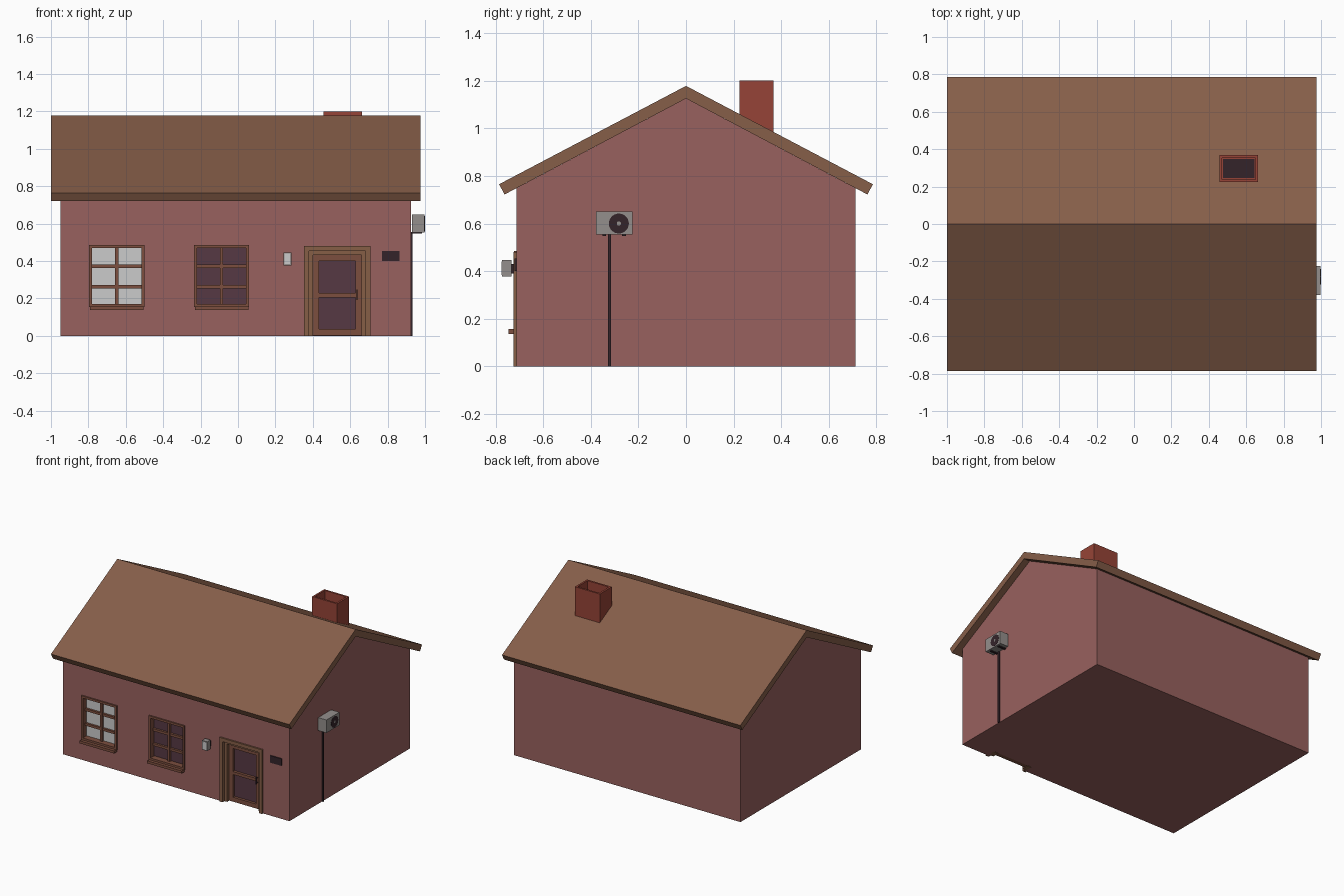
import bpy, bmesh, math
from mathutils import Matrix

if "Cube" in bpy.data.objects:
    bpy.data.objects.remove(bpy.data.objects["Cube"])


def material(name, r, g, b):
    lin = [((c / 255 + 0.055) / 1.055) ** 2.4 for c in (r, g, b)]
    m = bpy.data.materials.new(name)
    m.diffuse_color = (*lin, 1)
    m.use_nodes = True
    m.node_tree.nodes["Principled BSDF"].inputs["Base Color"].default_value = m.diffuse_color
    return m


WALL = material("wall_plaster", 152, 97, 94)
ROOF = material("roof_brown", 134, 94, 73)
BRICK = material("chimney_brick", 150, 68, 55)
WOOD = material("frame_wood", 124, 78, 62)
TRIM = material("door_trim", 134, 94, 70)
GLASS = material("dark_glass", 86, 56, 67)
PALE = material("pale_glass", 190, 190, 190)
GREY = material("unit_grey", 148, 143, 140)
DARK = material("dark_metal", 52, 36, 42)


def finish(name, bm, mat):
    bmesh.ops.recalc_face_normals(bm, faces=bm.faces)
    mesh = bpy.data.meshes.new(name)
    bm.to_mesh(mesh)
    bm.free()
    ob = bpy.data.objects.new(name, mesh)
    bpy.context.collection.objects.link(ob)
    if mat:
        mesh.materials.append(mat)
    return ob


def add_box(bm, x0, x1, y0, y1, z0, z1):
    m = Matrix.Translation(((x0 + x1) / 2, (y0 + y1) / 2, (z0 + z1) / 2))
    m = m @ Matrix.Diagonal((x1 - x0, y1 - y0, z1 - z0, 1))
    return bmesh.ops.create_cube(bm, size=1, matrix=m)


def boxes(name, mat, *items):
    bm = bmesh.new()
    for item in items:
        add_box(bm, *item)
    return finish(name, bm, mat)


def prism(name, mat, profile, x0, x1):
    """Extrude a (y, z) outline along x."""
    bm = bmesh.new()
    face = bm.faces.new([bm.verts.new((x0, y, z)) for y, z in profile])
    ext = bmesh.ops.extrude_face_region(bm, geom=[face])["geom"]
    verts = [v for v in ext if isinstance(v, bmesh.types.BMVert)]
    bmesh.ops.translate(bm, verts=verts, vec=(x1 - x0, 0, 0))
    return finish(name, bm, mat)


def disc(name, mat, x0, x1, y, z, r, sides):
    """Cylinder with its axis along x."""
    bm = bmesh.new()
    m = Matrix.Translation(((x0 + x1) / 2, y, z)) @ Matrix.Rotation(math.pi / 2, 4, 'Y')
    bmesh.ops.create_cone(bm, cap_ends=True, segments=sides, radius1=r, radius2=r,
                          depth=x1 - x0, matrix=m)
    return finish(name, bm, mat)


def rim(x0, x1, z0, z1, t, y0, y1, bottom=True):
    """Boxes of a rectangular frame of thickness t."""
    parts = [(x0, x0 + t, y0, y1, z0, z1), (x1 - t, x1, y0, y1, z0, z1),
             (x0 + t, x1 - t, y0, y1, z1 - t, z1)]
    if bottom:
        parts.append((x0 + t, x1 - t, y0, y1, z0, z0 + t))
    return parts


FRONT = -0.7125

# House body and roof
body = prism("house_walls", WALL, [(FRONT, 0), (-FRONT, 0), (-FRONT, 0.748),
                                   (0, 1.125), (FRONT, 0.748)], -0.95, 0.925)
prism("roof", ROOF, [(-0.785, 0.765), (0, 1.178), (0.785, 0.765),
                     (0.762, 0.722), (0, 1.125), (-0.762, 0.722)], -1, 0.975)


def recess(name, *box):
    cutter = boxes(name, None, box)
    cutter.hide_render = True
    cutter.hide_viewport = False
    cutter.display_type = 'WIRE'
    mod = body.modifiers.new(name, 'BOOLEAN')
    mod.object = cutter
    mod.operation = 'DIFFERENCE'
    mod.solver = 'EXACT'


# Windows
for side, cx, glass in (("left", -0.648, PALE), ("middle", -0.088, GLASS)):
    recess(side + "_window_cutter", cx - 0.14, cx + 0.14, -0.8, -0.67, 0.163, 0.477)
    boxes(side + "_window_frame", WOOD,
          *rim(cx - 0.148, cx + 0.148, 0.155, 0.485, 0.016, FRONT - 0.01, -0.672))
    boxes(side + "_window_glass", glass,
          (cx - 0.134, cx + 0.134, -0.678, -0.672, 0.168, 0.472))
    boxes(side + "_window_bars", WOOD,
          (cx - 0.009, cx + 0.009, -0.695, -0.677, 0.17, 0.47),
          *[(cx - 0.133, cx + 0.133, -0.694, -0.677, z - 0.009, z + 0.009)
            for z in (0.262, 0.372)])
    boxes(side + "_window_sill", WOOD,
          (cx - 0.143, cx + 0.143, -0.745, -0.70, 0.137, 0.156))

# Door with stepped surround
recess("door_cutter", 0.37, 0.69, -0.8, -0.645, -0.1, 0.465)
boxes("door_outer_trim", TRIM, *rim(0.353, 0.708, 0, 0.48, 0.026, FRONT - 0.012, -0.65, False))
boxes("door_inner_trim", TRIM, *rim(0.379, 0.682, 0, 0.454, 0.022, -0.70, -0.65, False))
boxes("door_leaf", WOOD, *rim(0.40, 0.66, 0.003, 0.434, 0.033, -0.68, -0.645),
      (0.433, 0.627, -0.68, -0.645, 0.206, 0.228))
boxes("door_panes", GLASS, (0.43, 0.63, -0.66, -0.65, 0.03, 0.405))
boxes("door_handle", DARK, (0.634, 0.640, -0.698, -0.690, 0.193, 0.247),
      *[(0.634, 0.640, -0.692, -0.678, z, z + 0.006) for z in (0.2, 0.234)])

# Wall lamp and letter slot
boxes("wall_lamp", GREY, (0.243, 0.285, -0.772, -0.733, 0.377, 0.446))
boxes("wall_lamp_glow", PALE, (0.249, 0.279, -0.774, -0.77, 0.383, 0.440))
boxes("wall_lamp_bracket", DARK, (0.252, 0.276, -0.734, -0.71, 0.39, 0.43))
boxes("letter_slot", DARK, (0.77, 0.863, FRONT - 0.007, -0.70, 0.40, 0.453))

# Cooling unit on the right gable
boxes("cooling_unit", GREY, (0.93, 0.998, -0.379, -0.225, 0.553, 0.65))
boxes("cooling_unit_brackets", DARK,
      *[(0.92, 0.985, y - 0.008, y + 0.008, 0.547, 0.554) for y in (-0.343, -0.26)])
disc("fan_grille", DARK, 0.985, 0.9995, -0.282, 0.60, 0.042, 24)
disc("fan_hub", GREY, 0.99, 1.0, -0.282, 0.60, 0.009, 12)
boxes("drain_pipe", DARK, (0.92, 0.934, -0.328, -0.316, 0, 0.555))

# Chimney, hollow at the top
bm = bmesh.new()
add_box(bm, 0.457, 0.663, 0.225, 0.368, 0.95, 1.2)
top = max(bm.faces, key=lambda f: f.calc_center_median().z)
bmesh.ops.inset_region(bm, faces=[top], thickness=0.02)
hole = bmesh.ops.extrude_face_region(bm, geom=[top])["geom"]
bmesh.ops.delete(bm, geom=[top], context='FACES_ONLY') if top.is_valid else None
bmesh.ops.translate(bm, verts=[v for v in hole if isinstance(v, bmesh.types.BMVert)],
                    vec=(0, 0, -0.135))
finish("chimney", bm, BRICK)
boxes("chimney_flue", DARK, (0.477, 0.643, 0.245, 0.348, 1.06, 1.07))
